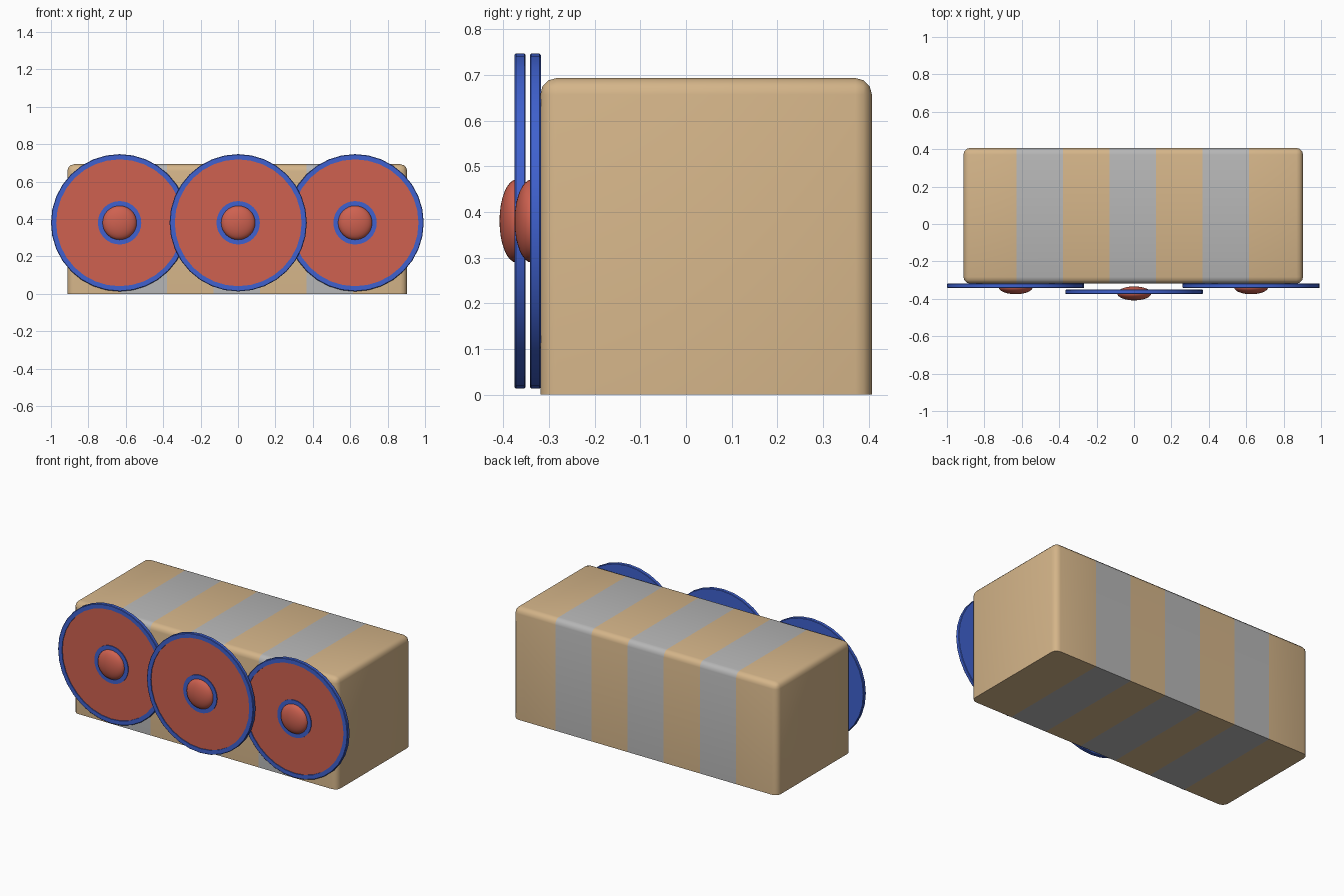
import bpy, bmesh, math
from mathutils import Vector

if "Cube" in bpy.data.objects:
    bpy.data.objects.remove(bpy.data.objects["Cube"])


def material(name, color):
    m = bpy.data.materials.new(name)
    m.diffuse_color = (*color, 1)
    m.use_nodes = True
    m.node_tree.nodes["Principled BSDF"].inputs["Base Color"].default_value = m.diffuse_color
    return m


TAN = material("tan", (0.66, 0.46, 0.25))
GREY = material("grey", (0.47, 0.47, 0.47))
BLUE = material("blue", (0.05, 0.12, 0.62))
RED = material("red", (0.62, 0.12, 0.08))


def finish(bm, name, mats, location=(0, 0, 0), angle=35):
    bmesh.ops.recalc_face_normals(bm, faces=bm.faces)
    mesh = bpy.data.meshes.new(name)
    bm.to_mesh(mesh)
    bm.free()
    for m in mats:
        mesh.materials.append(m)
    ob = bpy.data.objects.new(name, mesh)
    bpy.context.collection.objects.link(ob)
    ob.location = location
    bpy.ops.object.select_all(action='DESELECT')
    ob.select_set(True)
    bpy.context.view_layer.objects.active = ob
    bpy.ops.object.shade_smooth_by_angle(angle=math.radians(angle))
    return ob


# Striped box: rounded everywhere except the bottom edges
X0, X1, Y0, Y1, H = -0.912, 0.904, -0.319, 0.407, 0.693
bm = bmesh.new()
bmesh.ops.create_cube(bm, size=1)
for v in bm.verts:
    v.co = Vector((X1 if v.co.x > 0 else X0, Y1 if v.co.y > 0 else Y0, H if v.co.z > 0 else 0))
edges = [e for e in bm.edges if max(v.co.z for v in e.verts) > 0.1]
bmesh.ops.bevel(bm, geom=edges, offset=0.036, segments=3, profile=0.5, affect='EDGES')
cuts = [-0.629 + 0.2487 * i for i in range(6)]
for x in cuts:
    bmesh.ops.bisect_plane(bm, geom=bm.verts[:] + bm.edges[:] + bm.faces[:],
                           plane_co=(x, 0, 0), plane_no=(1, 0, 0))
for f in bm.faces:
    f.material_index = sum(f.calc_center_median().x > x for x in cuts) % 2
finish(bm, "striped_box", [TAN, GREY])

# Disc profile (radius, depth): hub ring and outer rim standing proud of a thin plate
front = [(0.0, -0.007), (0.091, -0.007), (0.091, -0.012), (0.116, -0.012), (0.116, -0.007),
         (0.339, -0.007), (0.339, -0.012), (0.364, -0.012), (0.367, -0.009)]
profile = front + [(r, -y) for r, y in reversed(front)]
RED_SEGMENTS = (0, 4)
SIDES = 32


def disc(name, location):
    bm = bmesh.new()
    rings = []
    for r, y in profile:
        if r == 0:
            rings.append([bm.verts.new((0, y, 0))] * SIDES)
        else:
            rings.append([bm.verts.new((r * math.cos(2 * math.pi * i / SIDES), y,
                                        r * math.sin(2 * math.pi * i / SIDES)))
                          for i in range(SIDES)])
    for k in range(len(rings) - 1):
        a, b = rings[k], rings[k + 1]
        for i in range(SIDES):
            j = (i + 1) % SIDES
            corners = list(dict.fromkeys((a[i], a[j], b[j], b[i])))
            bm.faces.new(corners).material_index = int(k in RED_SEGMENTS)
    finish(bm, name, [BLUE, RED], location)


def hub(name, location):
    bm = bmesh.new()
    bmesh.ops.create_uvsphere(bm, u_segments=32, v_segments=16, radius=0.091)
    for v in bm.verts:
        x, y, z = v.co
        v.co = (x, z * 0.41, -y)
    finish(bm, name, [RED], location, 60)


# Three overlapping discs, the middle one set forward
for side, x, y in (("left", -0.633, -0.33), ("middle", 0.001, -0.363), ("right", 0.626, -0.33)):
    disc(side + "_disc", (x, y, 0.38))
    hub(side + "_hub_dome", (x, y - 0.008, 0.38))
